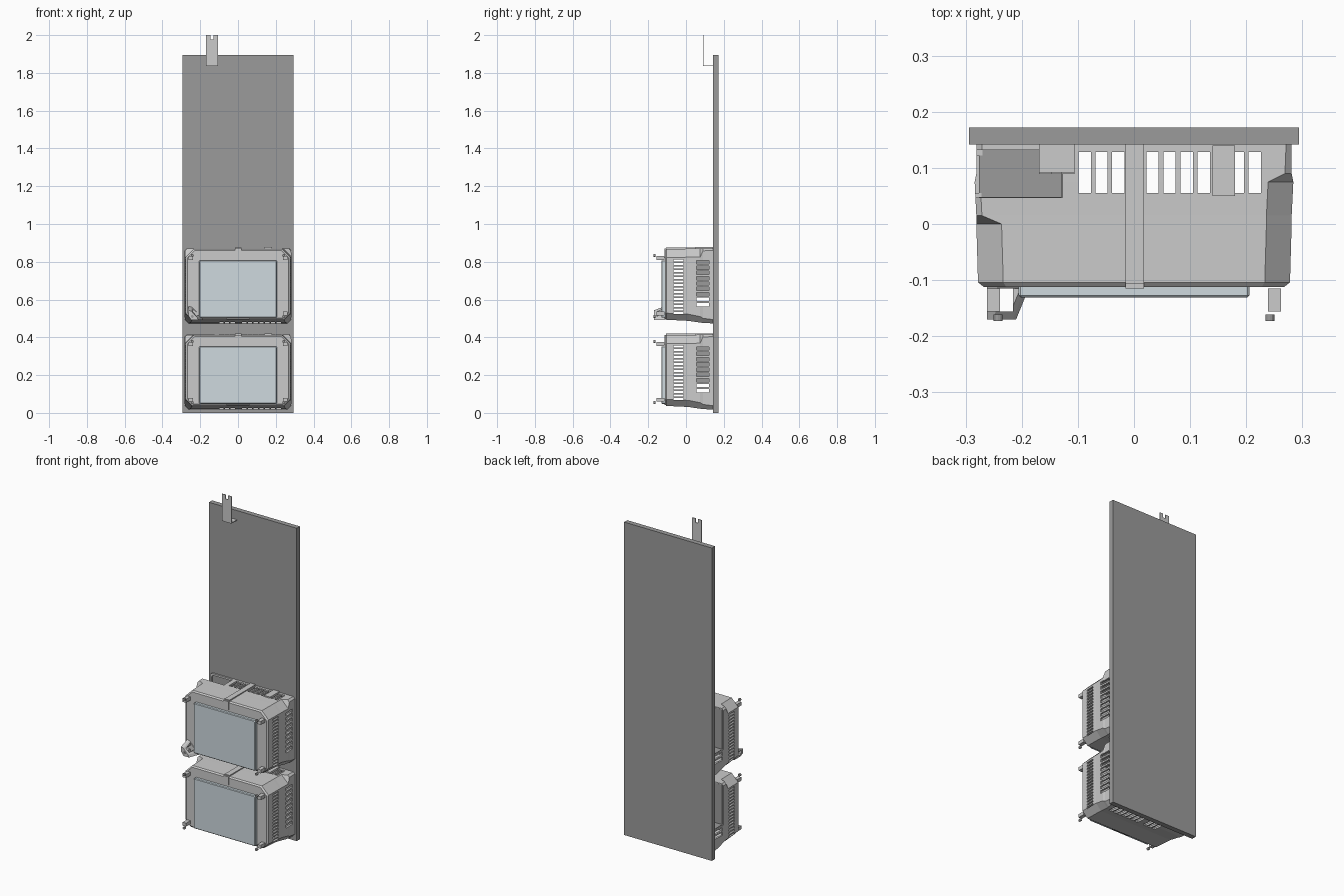
import bpy, bmesh, math
from mathutils import Vector

if "Cube" in bpy.data.objects:
    bpy.data.objects.remove(bpy.data.objects["Cube"])


def material(name, c):
    m = bpy.data.materials.new(name)
    m.diffuse_color = (*c, 1)
    m.use_nodes = True
    m.node_tree.nodes["Principled BSDF"].inputs["Base Color"].default_value = m.diffuse_color
    return m


DARK = material("dark_grey", (0.33, 0.33, 0.33))
GLASS = material("screen_glass", (0.62, 0.70, 0.74))


def finish(name, bm, mat=None):
    bmesh.ops.recalc_face_normals(bm, faces=bm.faces)
    me = bpy.data.meshes.new(name)
    bm.to_mesh(me)
    bm.free()
    ob = bpy.data.objects.new(name, me)
    bpy.context.collection.objects.link(ob)
    if mat:
        me.materials.append(mat)
    return ob


def boxes(name, ranges, mat=None):
    """One object from several (x0, x1, y0, y1, z0, z1) boxes."""
    bm = bmesh.new()
    for x0, x1, y0, y1, z0, z1 in ranges:
        vs = bmesh.ops.create_cube(bm, size=1)["verts"]
        for v in vs:
            v.co = Vector(((x0 + x1) / 2 + v.co.x * (x1 - x0),
                           (y0 + y1) / 2 + v.co.y * (y1 - y0),
                           (z0 + z1) / 2 + v.co.z * (z1 - z0)))
    return finish(name, bm, mat)


def loft(name, rings, mat=None):
    """Skin equal-length rings of points and cap both ends."""
    bm = bmesh.new()
    rows = [[bm.verts.new(p) for p in r] for r in rings]
    n = len(rows[0])
    for a, b in zip(rows, rows[1:]):
        for i in range(n):
            bm.faces.new((a[i], a[(i + 1) % n], b[(i + 1) % n], b[i]))
    bm.faces.new(rows[0])
    bm.faces.new(rows[-1])
    return finish(name, bm, mat)


def cut(ob, *cutters):
    for c in cutters:
        m = ob.modifiers.new("cut", "BOOLEAN")
        m.operation, m.solver, m.object = "DIFFERENCE", "EXACT", c
    dg = bpy.context.evaluated_depsgraph_get()
    me = bpy.data.meshes.new_from_object(ob.evaluated_get(dg))
    ob.modifiers.clear()
    ob.data = me
    for c in cutters:
        bpy.data.objects.remove(c)


def ring(y, hx, z0, z1, cl, cr, cb):
    """Rectangle with chamfered corners: cl top left, cr top right, cb bottom."""
    pts = [(-hx + cb, z0), (hx - cb, z0), (hx, z0 + cb), (hx, z1 - cr),
           (hx - cr, z1), (-hx + cl, z1), (-hx, z1 - cl), (-hx, z0 + cb)]
    return [(x, y, z) for x, z in pts]


def corner_guard(name, sx, top, z):
    # Tapered triangular guard in front of one screen corner
    def place(u, v, y):
        return (sx * (0.262 - u), y, z + (0.38 - v if top else 0.017 + v))

    base = [(0, .075), (0, .022), (.015, 0), (.077, 0), (.07, .016), (.018, .07)]
    tip = [(0, .052), (0, .022), (.015, 0), (.052, 0), (.046, .014), (.014, .048)]
    ob = loft(name, [[place(u, v, -.108) for u, v in base],
                     [place(u, v, -.17) for u, v in tip]])

    def slot(u0, u1, v0, v1):
        a, b = place(u0, v0, 0), place(u1, v1, 0)
        xs, zs = sorted((a[0], b[0])), sorted((a[2], b[2]))
        return boxes("cutter", [(*xs, -.156, -.115, *zs)])

    cut(ob, slot(.023, .046, -.02, .1), slot(-.02, .1, .024, .045))
    # Screw head in the guard tip
    bm = bmesh.new()
    bmesh.ops.create_cone(bm, cap_ends=True, segments=12, radius1=.008, radius2=.008, depth=.012)
    c = place(.02, .02, -.167)
    for v in bm.verts:
        v.co = Vector((v.co.x + c[0], v.co.z + c[1], v.co.y + c[2]))
    finish(name + "_screw", bm, DARK)


def unit(name, z):
    # Hollow housing: outer skin to the back edge, then the inner skin forward
    outer = [(-.112, .268, .028, .387, .040, .040, .032),
             (-.104, .278, .019, .394, .045, .045, .035),
             (.000, .281, .014, .395, .045, .045, .035),
             (.015, .281, .013, .395, .010, .045, .035),
             (.075, .284, .004, .396, .010, .045, .032),
             (.090, .281, .002, .396, .010, .012, .025),
             (.142, .281, .000, .396, .010, .010, .020)]
    t = .011
    inner = [(y, hx - t, a + t, b - t, cl, cr, cb)
             for y, hx, a, b, cl, cr, cb in reversed(outer[1:])]
    inner[-1] = (-.098, *inner[-1][1:])
    shell = loft(name + "_housing", [ring(y, hx, z + a, z + b, *c)
                                     for y, hx, a, b, *c in outer + inner])
    # Vent slots: through top and bottom, then through both sides
    top_x = [-.088 + .03 * i for i in range(3)] + [.033 + .0304 * i for i in range(7)]
    vents = boxes("cutter", [(x - .011, x + .011, .055, .128, z - .05, z + .45) for x in top_x])
    side = [(-.4, .4, .055, .122, z + .09 + .028 * i, z + .108 + .028 * i) for i in range(9)]
    side += [(-.4, .4, -.066, -.012, z + .05 + .0185 * i, z + .061 + .0185 * i) for i in range(16)]
    louvres = boxes("cutter", side)
    pocket = boxes("cutter", [(-.4, -.127, .047, .132, z + .15, z + .5)])
    cut(shell, vents, louvres, pocket)
    # Connector pocket in the rear left corner
    boxes(name + "_pocket", [(-.276, -.123, .042, .048, z + .15, z + .39),
                             (-.129, -.123, .048, .14, z + .15, z + .39),
                             (-.276, -.123, .042, .14, z + .143, z + .15)], DARK)
    # Centre rib, rear catch and lower front vent
    boxes(name + "_top_rib", [(-.015, .018, -.106, .142, z + .385, z + .401),
                              (-.015, .018, -.115, -.106, z + .345, z + .395)])
    boxes(name + "_catch", [(.14, .18, .05, .14, z + .39, z + .403)])
    boxes(name + "_lower_vent", [(-.06, .06, -.114, -.1, z + .024, z + .036)], DARK)
    # Screen with a softened front edge
    zc = (z + .03, z + .334)
    loft(name + "_screen", [ring(-.105, .206, *zc, .004, .004, .004),
                            ring(-.127, .206, *zc, .004, .004, .004),
                            ring(-.131, .202, zc[0] + .004, zc[1] - .004, .004, .004, .004)], GLASS)
    for sx, side_name in ((-1, "left"), (1, "right")):
        for top in (False, True):
            corner_guard(f"{name}_{'top' if top else 'bottom'}_{side_name}_guard", sx, top, z)


# Mounting board
boxes("board", [(-.294, .294, .142, .172, 0, 1.895)], DARK)

# Notched hanging bracket
plate = [(-.169, 1.836), (-.106, 1.836), (-.106, 2), (-.129, 2), (-.129, 1.976),
         (-.146, 1.976), (-.146, 2), (-.169, 2)]
loft("bracket_plate", [[(x, y, z) for x, z in plate] for y in (.089, .093)])
boxes("bracket_shelf", [(-.169, -.106, .093, .143, 1.836, 1.840)])

# Two stacked screen units
unit("upper_unit", .474)
unit("lower_unit", .018)
